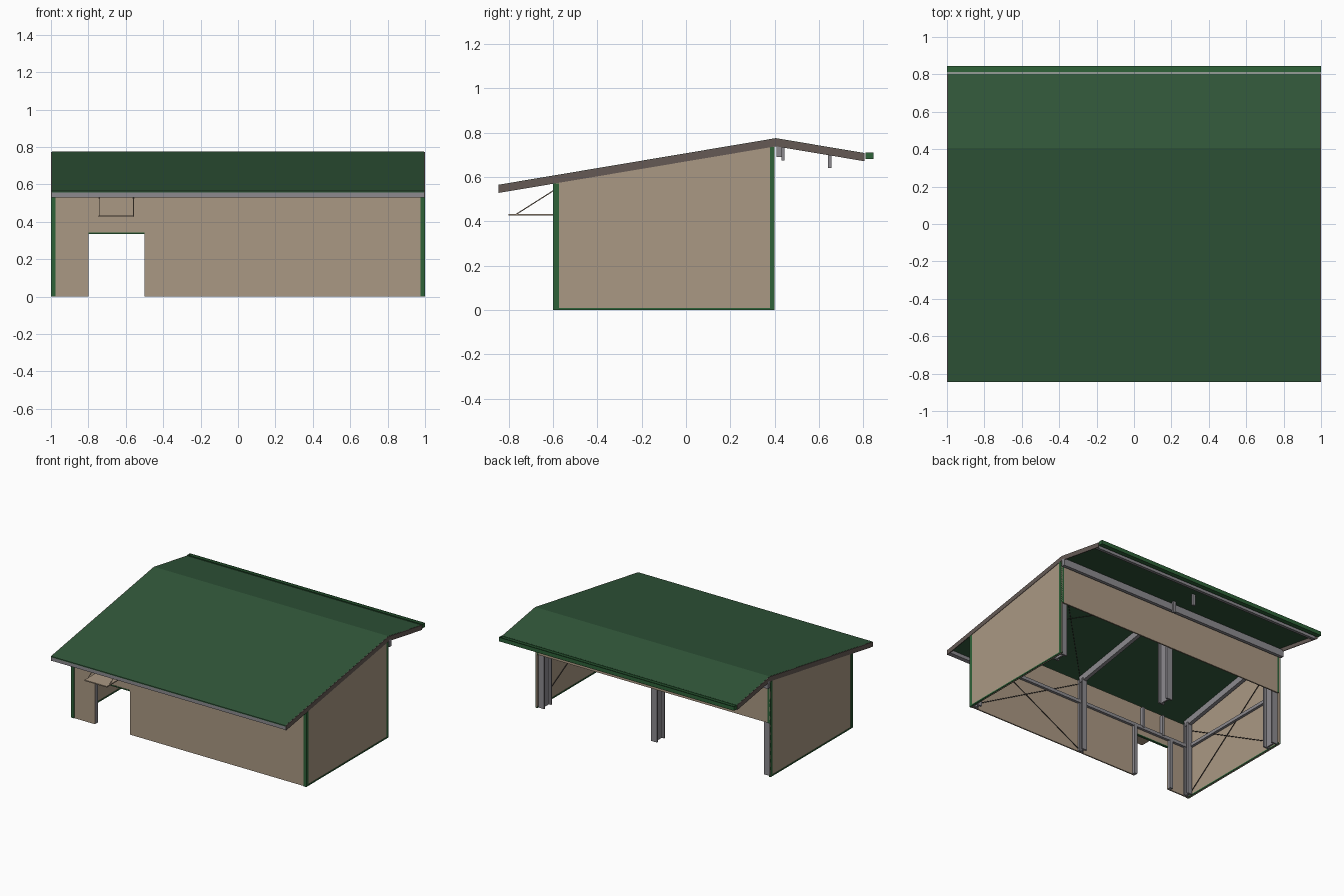
import bpy, bmesh
from mathutils import Vector

if "Cube" in bpy.data.objects:
    bpy.data.objects.remove(bpy.data.objects["Cube"])


def material(name, rgb):
    lin = [((c / 255 + 0.055) / 1.055) ** 2.4 for c in rgb] + [1]
    m = bpy.data.materials.new(name)
    m.use_nodes = True
    m.diffuse_color = lin
    m.node_tree.nodes["Principled BSDF"].inputs["Base Color"].default_value = lin
    return m


TAN = material("tan cladding", (170, 152, 131))
GREEN = material("roof green", (49, 87, 58))
TRIM = material("trim green", (46, 98, 56))
STEEL = material("grey steel", (140, 138, 143))
BARGE = material("brown grey barge", (101, 90, 85))
DARK = material("dark brace", (60, 55, 52))


def finish(name, bm, mat):
    bmesh.ops.recalc_face_normals(bm, faces=bm.faces)
    mesh = bpy.data.meshes.new(name)
    bm.to_mesh(mesh)
    bm.free()
    mesh.materials.append(mat)
    ob = bpy.data.objects.new(name, mesh)
    bpy.context.collection.objects.link(ob)
    return ob


def prism(name, pts, a, b, mat, axis="x"):
    """Extrude a profile, given as (y, z) or (x, z), from a to b."""
    bm = bmesh.new()
    place = (lambda p: (a, *p)) if axis == "x" else (lambda p: (p[0], a, p[1]))
    face = bm.faces.new([bm.verts.new(place(p)) for p in pts])
    out = bmesh.ops.extrude_face_region(bm, geom=[face])
    step = Vector((b - a, 0, 0)) if axis == "x" else Vector((0, b - a, 0))
    bmesh.ops.translate(bm, vec=step, verts=[v for v in out["geom"] if isinstance(v, bmesh.types.BMVert)])
    return finish(name, bm, mat)


def box(name, x, y, z, mat):
    return prism(name, [(y[0], z[0]), (y[1], z[0]), (y[1], z[1]), (y[0], z[1])], x[0], x[1], mat)


def rod(name, a, b, mat, r=0.003):
    a, b = Vector(a), Vector(b)
    bm = bmesh.new()
    bmesh.ops.create_cone(bm, cap_ends=True, segments=6, radius1=r, radius2=r, depth=(b - a).length)
    ob = finish(name, bm, mat)
    ob.location = (a + b) / 2
    ob.rotation_mode = "QUATERNION"
    ob.rotation_quaternion = (b - a).to_track_quat("Z", "Y")


FRONT, BACK, RIDGE, PEAK = -0.595, 0.4, 0.405, 0.775
EAVE, REAR = -0.845, 0.805
DEPTH = 0.036


def top(y):
    return PEAK - 0.168 * abs(y - RIDGE)


def under(y):
    return top(y) - DEPTH


def slope(name, y0, y1, drop, thick, x0, x1, mat):
    """Sloping slab a given drop below the roof surface."""
    pts = [(y0, top(y0) - drop), (y1, top(y1) - drop),
           (y1, top(y1) - drop - thick), (y0, top(y0) - drop - thick)]
    return prism(name, pts, x0, x1, mat)


# Roof sheets, barge boards and edge members
for label, y0, y1 in (("front", EAVE, RIDGE), ("rear", RIDGE, REAR)):
    slope(label + "_roof_sheet", y0, y1, 0, 0.008, -0.995, 0.995, GREEN)
    for side, s in (("left", 1), ("right", -1)):
        slope(f"{label}_{side}_barge", y0, y1, 0.001, DEPTH, s * 0.994, s, BARGE)
slope("front_eave_channel", EAVE + 0.002, EAVE + 0.03, 0.008, 0.027, -0.994, 0.994, STEEL)
slope("rear_eave_purlin", 0.755, 0.785, 0.008, 0.026, -0.994, 0.994, STEEL)
box("rear_header_beam", (-1, 1), (0.408, 0.433), (0.69, 0.745), STEEL)
for i, y in enumerate((0.43, 0.64)):
    box(f"rear_bracket_{i}", (-0.012, 0.012), (y, y + 0.015), (under(y) - 0.06, top(y) - 0.006), STEEL)

# Rear gutter with end caps
g0, g1, zb, zt, t = 0.81, 0.845, 0.68, 0.71, 0.004
prism("rear_gutter", [(g0, zt), (g0, zb), (g1, zb), (g1, zt), (g1 - t, zt), (g1 - t, zb + t),
                      (g0 + t, zb + t), (g0 + t, zt)], -1, 1, TRIM)
for s in (-1, 1):
    box("gutter_end_cap", (s * 0.996, s), (g0, g1), (zb, zt), TRIM)

# Front wall with a door opening
D0, D1, DH = -0.8, -0.5, 0.34
wall_top = under(FRONT) + 0.002
prism("front_wall", [(-0.998, 0), (D0, 0), (D0, DH), (D1, DH), (D1, 0), (0.998, 0),
                     (0.998, wall_top), (-0.998, wall_top)], FRONT, FRONT + 0.01, TAN, "y")
box("door_head_trim", (D0, D1), (FRONT - 0.003, FRONT + 0.014), (DH - 0.006, DH + 0.002), TRIM)

# Rear upper wall panel above the open bays
box("rear_upper_wall", (-0.998, 0.998), (BACK - 0.012, BACK - 0.002), (0.41, 0.742), TAN)

# Side walls with green base and corner trims
for side, s in (("left", 1), ("right", -1)):
    prism(side + "_wall", [(FRONT, 0), (BACK, 0), (BACK, under(BACK)), (FRONT, under(FRONT))],
          s * 0.988, s * 0.997, TAN)
    box(side + "_base_trim", (s * 0.985, s), (FRONT, BACK), (0, 0.01), TRIM)
    box(side + "_front_corner_trim_face", (s * 0.975, s), (FRONT - 0.004, FRONT), (0, under(FRONT)), TRIM)
    for label, y0, y1 in (("front", FRONT - 0.004, FRONT + 0.022), ("rear", BACK - 0.022, BACK)):
        box(f"{side}_{label}_corner_trim", (s * 0.996, s), (y0, y1), (0, under(y0)), TRIM)
    box(side + "_rear_corner_trim_face", (s * 0.975, s), (BACK - 0.002, BACK), (0.41, 0.735), TRIM)


# Steel columns of I section and sloping rafters
def column(name, x, y0, y1, w=0.05):
    z = under((y0 + y1) / 2) - 0.004
    box(name + "_outer_flange", (x - w / 2, x + w / 2), (y0, y0 + 0.012), (0, z), STEEL)
    box(name + "_inner_flange", (x - w / 2, x + w / 2), (y1 - 0.012, y1), (0, z), STEEL)
    box(name + "_web", (x - 0.006, x + 0.006), (y0, y1), (0, z), STEEL)


for label, x in (("left", 0.96), ("middle", 0), ("right", -0.96)):
    column(label + "_front_column", x, FRONT + 0.012, FRONT + 0.06, 0.04)
    column(label + "_rear_column", x, BACK - 0.11, BACK - 0.013)
    slope(label + "_rafter", FRONT + 0.012, BACK - 0.013, 0.01, 0.05, x - 0.014, x + 0.014, STEEL)

# Girts, door jambs and studs over the door
box("front_girt", (-0.985, 0.985), (FRONT + 0.01, FRONT + 0.03), (0.385, 0.41), STEEL)
for s in (-1, 1):
    box("side_girt", (s * 0.968, s * 0.988), (FRONT + 0.01, BACK - 0.02), (0.385, 0.41), STEEL)
for x in (D0 - 0.012, D1 + 0.012):
    box("door_jamb", (x - 0.012, x + 0.012), (FRONT + 0.01, FRONT + 0.035), (0, 0.39), STEEL)
for x in (-0.74, -0.56):
    box("door_stud", (x - 0.01, x + 0.01), (FRONT + 0.01, FRONT + 0.035), (0.4, 0.56), STEEL)

# Small awning hung on two stays
box("awning_panel", (-0.745, -0.555), (-0.8, FRONT), (0.426, 0.434), TAN)
for x in (-0.742, -0.558):
    rod("awning_stay", (x, -0.765, 0.432), (x, FRONT, 0.54), TAN, 0.0025)

# Thin diagonal bracing on the walls and under the roof
fy = FRONT + 0.014
rod("front_brace", (0.98, fy, 0.02), (0.02, fy, 0.54), DARK)
rod("front_brace", (0.02, fy, 0.02), (0.98, fy, 0.54), DARK)
for s in (-1, 1):
    x = s * 0.984
    rod("side_brace", (x, FRONT + 0.03, 0.02), (x, BACK - 0.03, 0.7), DARK)
    rod("side_brace", (x, FRONT + 0.03, 0.53), (x, BACK - 0.03, 0.02), DARK)
ya, yb = FRONT + 0.03, BACK - 0.03
for xa, xb in ((0.97, 0.02), (0.02, 0.97)):
    rod("roof_brace", (xa, ya, top(ya) - 0.012), (xb, yb, top(yb) - 0.012), DARK, 0.002)
